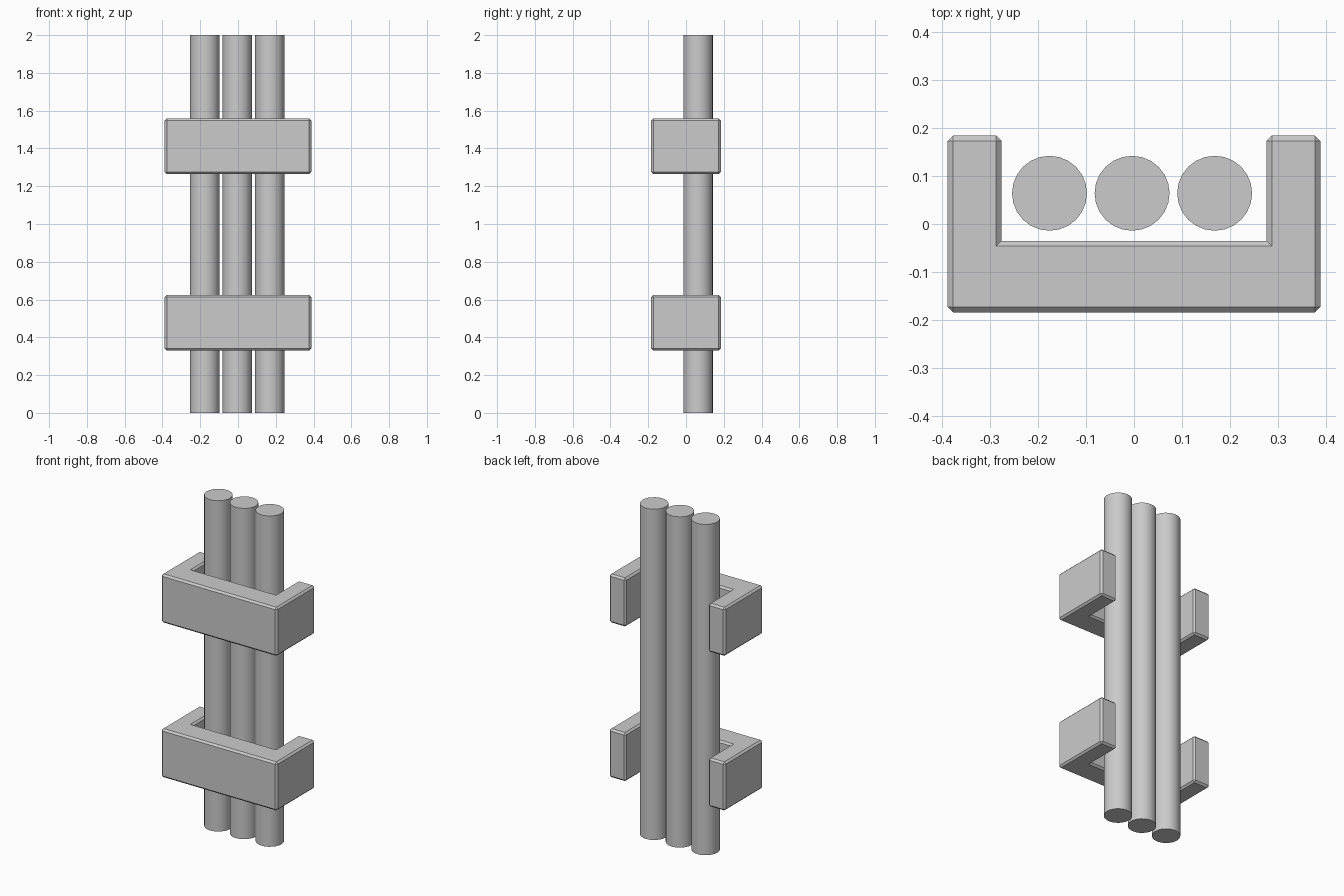
import bpy, bmesh, math

if "Cube" in bpy.data.objects:
    bpy.data.objects.remove(bpy.data.objects["Cube"])

BEVEL = 0.011


def finish(bm, name, smooth=False):
    mesh = bpy.data.meshes.new(name)
    bm.normal_update()
    bm.to_mesh(mesh)
    bm.free()
    obj = bpy.data.objects.new(name, mesh)
    bpy.context.collection.objects.link(obj)
    if smooth:
        bpy.ops.object.select_all(action='DESELECT')
        obj.select_set(True)
        bpy.context.view_layer.objects.active = obj
        bpy.ops.object.shade_smooth_by_angle(angle=math.radians(30))
    return obj


def pipe(name, x):
    bm = bmesh.new()
    bmesh.ops.create_cone(bm, cap_ends=True, segments=24, radius1=0.078,
                          radius2=0.078, depth=2.0)
    bmesh.ops.translate(bm, verts=bm.verts, vec=(x, 0.064, 1.0))
    return finish(bm, name, smooth=True)


def bracket(name, z0, z1):
    # U-shaped profile, open towards the back
    outline = [(-0.388, 0.184), (-0.388, -0.184), (0.388, -0.184), (0.388, 0.184),
               (0.276, 0.184), (0.276, -0.035), (-0.276, -0.035), (-0.276, 0.184)]
    bm = bmesh.new()
    base = bm.faces.new([bm.verts.new((x, y, z0)) for x, y in outline])
    ext = bmesh.ops.extrude_face_region(bm, geom=[base], use_keep_orig=True)
    top = [g for g in ext["geom"] if isinstance(g, bmesh.types.BMVert)]
    bmesh.ops.translate(bm, verts=top, vec=(0, 0, z1 - z0))
    bmesh.ops.recalc_face_normals(bm, faces=bm.faces)
    bm.normal_update()
    # Chamfer the outward corners only; the two inner corners stay sharp
    edges = [e for e in bm.edges if e.is_convex]
    bmesh.ops.bevel(bm, geom=edges, offset=BEVEL, segments=1,
                    affect='EDGES', profile=0.5)
    return finish(bm, name)


# Three upright pipes
for side, x in (("left", -0.176), ("middle", -0.004), ("right", 0.168)):
    pipe(f"pipe_{side}", x)

# Two brackets wrapping the pipes from the front
bracket("lower_bracket", 0.33, 0.624)
bracket("upper_bracket", 1.265, 1.559)
